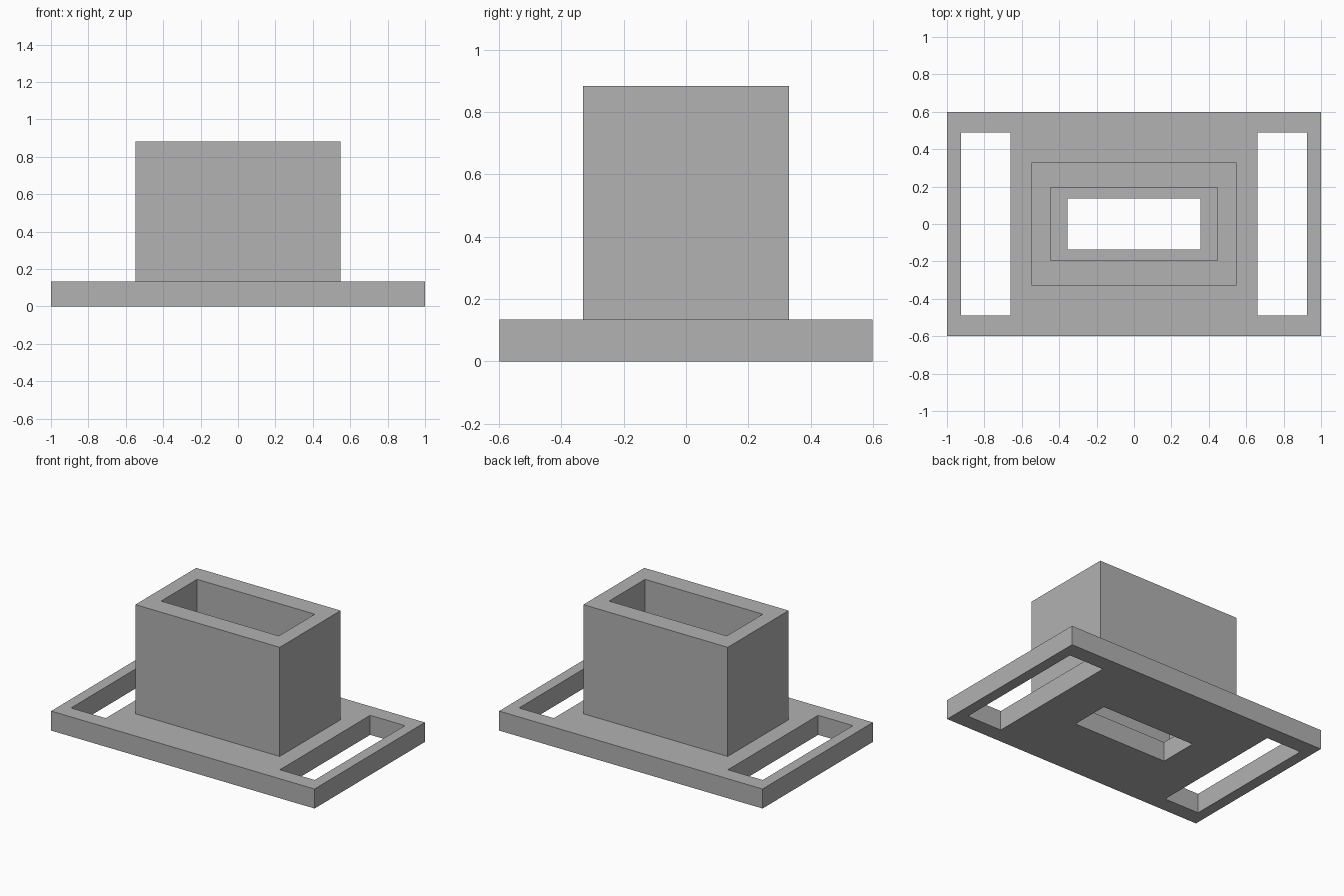
import bpy

default_cube = bpy.data.objects.get("Cube")
if default_cube:
    bpy.data.objects.remove(default_cube, do_unlink=True)

# Single grey material
GREY = (0.445, 0.445, 0.445, 1.0)
grey = bpy.data.materials.new("plain_grey")
grey.use_nodes = True
grey.diffuse_color = GREY
grey.node_tree.nodes["Principled BSDF"].inputs["Base Color"].default_value = GREY

PLATE_TOP = 0.134
TOWER_TOP = 0.883


def box(name, half_x, half_y, z0, z1, x=0.0):
    """Axis-aligned block given by half sizes and a height range."""
    bpy.ops.mesh.primitive_cube_add(size=2, location=(x, 0, (z0 + z1) / 2))
    obj = bpy.context.object
    obj.name = obj.data.name = name
    obj.scale = (half_x, half_y, (z1 - z0) / 2)
    bpy.ops.object.transform_apply(location=True, rotation=False, scale=True)
    obj.data.materials.append(grey)
    return obj


def cut(target, cutter):
    """Subtract the cutter from the target and discard the cutter."""
    cutter.hide_render = True
    mod = target.modifiers.new("opening", 'BOOLEAN')
    mod.operation = 'DIFFERENCE'
    mod.solver = 'EXACT'
    mod.object = cutter
    bpy.context.view_layer.objects.active = target
    bpy.ops.object.modifier_apply(modifier=mod.name)
    bpy.data.objects.remove(cutter, do_unlink=True)


# Base plate with a strap slot at each end and a central window
base_plate = box("base_plate", 1.0, 0.598, 0, PLATE_TOP)
for side in (-1, 1):
    cut(base_plate, box("slot_cutter", 0.132, 0.489, -0.1, 0.3, side * 0.793))
cut(base_plate, box("window_cutter", 0.356, 0.136, -0.1, 0.3))

# Hollow tower; its wider cavity leaves a ledge around the window
tower = box("tower", 0.548, 0.33, PLATE_TOP, TOWER_TOP)
cut(tower, box("cavity_cutter", 0.447, 0.195, 0, 1))
